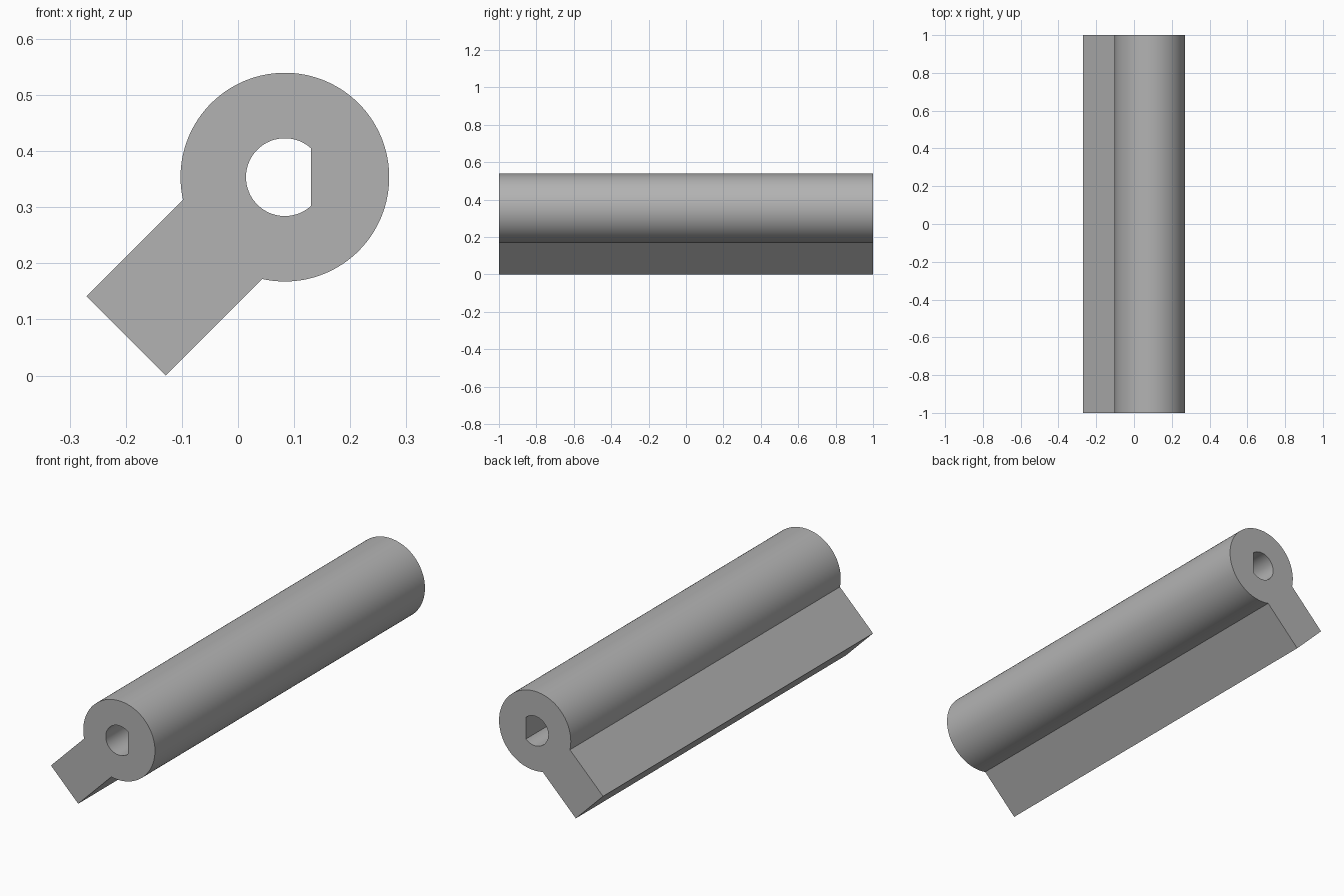
import bpy, bmesh
from math import sin, cos, asin, acos, pi, radians
from mathutils import Vector

cube = bpy.data.objects.get("Cube")
if cube:
    bpy.data.objects.remove(cube, do_unlink=True)

CENTRE = Vector((0.0835, 0.3535))   # barrel axis in x, z
BARREL_R, BORE_R, BORE_FLAT = 0.186, 0.0693, 0.047
ARM_LENGTH, ARM_HALF_WIDTH = 0.4, 0.1
HALF_LENGTH = 1.0


def arc(radius, start, end, steps):
    return [Vector((cos(a), sin(a))) * radius
            for a in (start + (end - start) * i / steps for i in range(steps + 1))]


# Grey material
grey = bpy.data.materials.new("grey")
grey.use_nodes = True
colour = (0.45, 0.45, 0.45, 1)
grey.diffuse_color = colour
grey.node_tree.nodes["Principled BSDF"].inputs["Base Color"].default_value = colour

# Outer profile: round barrel joined to a flat arm pointing down and to the right
arm_angle = radians(225)
along = Vector((cos(arm_angle), sin(arm_angle)))
across = Vector((-along.y, along.x))
join = asin(ARM_HALF_WIDTH / BARREL_R)
outer = arc(BARREL_R, arm_angle + join, arm_angle + 2 * pi - join, 96)
outer += [along * ARM_LENGTH + across * side * ARM_HALF_WIDTH for side in (-1, 1)]

# D-shaped bore, its flat on the left
flat = acos(BORE_FLAT / BORE_R)
bore = arc(BORE_R, flat, 2 * pi - flat, 64)

# Fill between the two outlines and extrude along y
bm = bmesh.new()
edges = []
for outline in (outer, bore):
    verts = [bm.verts.new((CENTRE.x + p.x, -HALF_LENGTH, CENTRE.y + p.y)) for p in outline]
    edges += [bm.edges.new((verts[i - 1], verts[i])) for i in range(len(verts))]
bmesh.ops.triangle_fill(bm, use_beauty=True, edges=edges, normal=(0, -1, 0))
result = bmesh.ops.extrude_face_region(bm, geom=bm.faces[:], use_keep_orig=True)
moved = [v for v in result["geom"] if isinstance(v, bmesh.types.BMVert)]
bmesh.ops.translate(bm, verts=moved, vec=(0, 2 * HALF_LENGTH, 0))
bmesh.ops.recalc_face_normals(bm, faces=bm.faces[:])

mesh = bpy.data.meshes.new("hinge_barrel")
bm.to_mesh(mesh)
bm.free()
mesh.materials.append(grey)
barrel = bpy.data.objects.new("hinge_barrel", mesh)
bpy.context.collection.objects.link(barrel)

# Smooth round surfaces, crisp edges
bpy.ops.object.select_all(action="DESELECT")
barrel.select_set(True)
bpy.context.view_layer.objects.active = barrel
bpy.ops.object.shade_smooth_by_angle(angle=radians(30))
